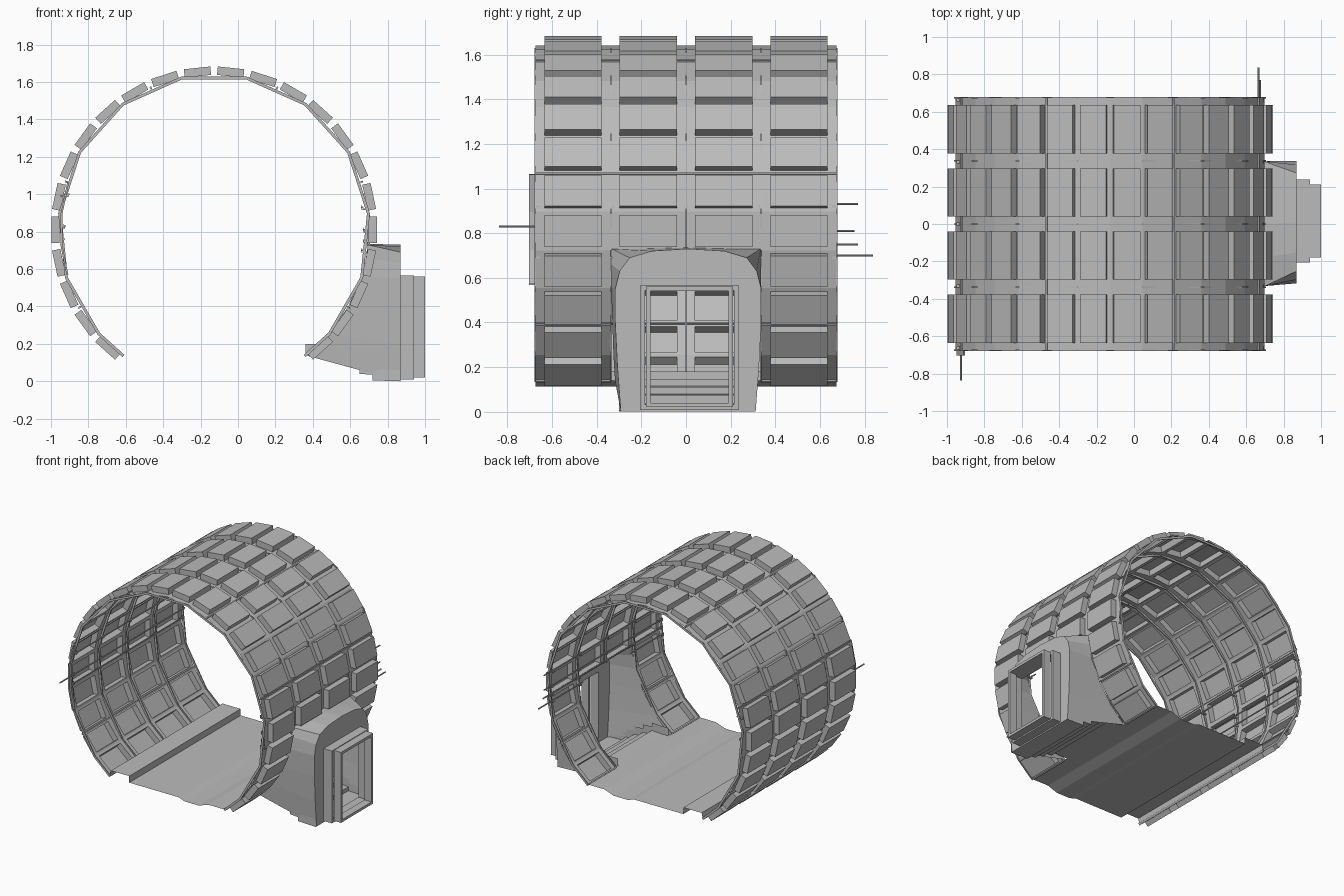
import bpy, bmesh, math
from mathutils import Vector

if "Cube" in bpy.data.objects:
    bpy.data.objects.remove(bpy.data.objects["Cube"])

CX, CZ, R = -0.128, 0.81, 0.83        # tunnel axis and radius
Y0, Y1 = -0.675, 0.675                # tunnel ends
DOOR_T = 96                           # right wall is open below this angle


def mat(name, v):
    m = bpy.data.materials.new(name)
    m.diffuse_color = (v, v, v, 1)
    m.use_nodes = True
    m.node_tree.nodes["Principled BSDF"].inputs["Base Color"].default_value = m.diffuse_color
    return m


GREY = mat("concrete grey", 0.5)


def finish(name, bm, fix=True):
    bmesh.ops.remove_doubles(bm, verts=bm.verts, dist=1e-5)
    if fix:
        bmesh.ops.recalc_face_normals(bm, faces=bm.faces)
    me = bpy.data.meshes.new(name)
    bm.to_mesh(me)
    bm.free()
    me.materials.append(GREY)
    ob = bpy.data.objects.new(name, me)
    bpy.context.collection.objects.link(ob)
    return ob


def arc(t, r, y):
    a = math.radians(t)
    return Vector((CX + r * math.sin(a), y, CZ + r * math.cos(a)))


def face(bm, pts):
    return bm.faces.new([bm.verts.new(p) for p in pts])


def strip(bm, a, b, closed=False):
    n = len(a)
    for i in range(n if closed else n - 1):
        j = (i + 1) % n
        face(bm, (a[i], a[j], b[j], b[i]))


def box(bm, lo, hi):
    r = bmesh.ops.create_cube(bm, size=1)
    for v in r["verts"]:
        v.co = [(l + h) / 2 + c * (h - l) for c, l, h in zip(v.co, lo, hi)]


# Coffered tunnel lining: each cell is a frame with a pan pushed outward
bm = bmesh.new()
cell = (Y1 - Y0) / 4
for k in range(24):
    t0 = -144 + 12 * k
    mid = math.radians(t0 + 6)
    n = Vector((math.sin(mid), 0, math.cos(mid)))
    tan = Vector((math.cos(mid), 0, -math.sin(mid)))
    for j in range(4):
        if t0 >= DOOR_T and j in (1, 2):
            continue
        ya, yb = Y0 + j * cell, Y0 + (j + 1) * cell
        outer = [arc(t0, R, ya), arc(t0 + 12, R, ya), arc(t0 + 12, R, yb), arc(t0, R, yb)]
        c = sum(outer, Vector()) / 4
        hy = cell / 2 - 0.04
        rim = [c + tan * 0.071 * s + Vector((0, hy * u, 0))
               for s, u in ((-1, -1), (1, -1), (1, 1), (-1, 1))]
        top = [p + n * 0.045 for p in rim]
        strip(bm, outer, rim, True)
        strip(bm, rim, top, True)
        face(bm, top)
finish("tunnel_lining", bm)

# Thin ribs on the ring joints
for i in range(5):
    y = Y0 + i * cell
    angles = [-144] + list(range(-132, 133, 24)) + [144]
    if i == 2:
        angles = [t for t in angles if t <= 84] + [DOOR_T]
    bm = bmesh.new()
    w = 0.004
    loops = [[arc(t, r, y + s) for t in angles]
             for r, s in ((0.822, -w), (0.838, -w), (0.838, w), (0.822, w))]
    for q in range(4):
        strip(bm, loops[q], loops[(q + 1) % 4])
    for e in (0, -1):
        face(bm, [l[e] for l in loops])
    finish("ring_joint", bm)

# Lengthwise joints every four pans
for t in (-144, -120, -72, -24, 24, 72, 120, 144):
    spans = [(Y0, Y1)] if t < DOOR_T else [(Y0, -cell), (cell, Y1)]
    bm = bmesh.new()
    for a, b in spans:
        loops = [[arc(t + d, r, y) for r, d in
                  ((0.822, -.3), (0.838, -.3), (0.838, .3), (0.822, .3))] for y in (a, b)]
        strip(bm, loops[0], loops[1], True)
        face(bm, loops[0])
        face(bm, loops[1])
    finish("lengthwise_joint", bm)

# Floor sheet with raised walkway and shallow gutter
prof = [(-0.615, 0.14), (-0.605, 0.18), (-0.45, 0.18), (-0.45, 0.13), (-0.03, 0.13),
        (0.02, 0.112), (0.14, 0.112), (0.22, 0.14), (0.36, 0.14)]
bm = bmesh.new()
strip(bm, [(x, Y0, z) for x, z in prof], [(x, Y1, z) for x, z in prof])
finish("track_floor", bm)


# Side passage: funnel from the wall opening to an arched end wall
def on_wall(y, z):
    return (CX + math.sqrt(max(R * R - (z - CZ) ** 2, 0)) - 0.004, y, z)


XE = 0.87
half = [(0.318, 0.30, 0.0, 0.14), (0.325, 0.315, 0.2, 0.25), (0.33, 0.325, 0.4, 0.4),
        (0.335, 0.325, 0.55, 0.56), (0.335, 0.305, 0.63, 0.66), (0.335, 0.26, 0.69, 0.73),
        (0.18, 0.16, 0.72, 0.73)]
wall = [on_wall(-a, zi) for a, b, zo, zi in half] + [on_wall(0, 0.735)] + \
       [on_wall(a, zi) for a, b, zo, zi in half[::-1]]
end = [(XE, -b + 0.008, zo) for a, b, zo, zi in half] + [(XE, 0.01, 0.73)] + \
      [(XE, b + 0.012, zo) for a, b, zo, zi in half[::-1]]
bm = bmesh.new()
strip(bm, wall, end)
finish("passage_funnel", bm)

# End wall between the arch and the doorway
dy0, dy1, dz0, dz1 = -0.185, 0.215, 0.03, 0.54
hole = [(XE, min(max(y, dy0), dy1), min(max(z, dz0), dz1)) for x, y, z in end]
bm = bmesh.new()
strip(bm, end, hole)
face(bm, [end[0], hole[0], hole[-1], end[-1]])
finish("passage_end_wall", bm)

# Steps going down to the doorway
steps = [(0.36, 0.14), (0.42, 0.14), (0.50, 0.145), (0.50, 0.115), (0.575, 0.11), (0.575, 0.08),
         (0.65, 0.075), (0.65, 0.04), (0.72, 0.035), (0.72, 0.005), (XE, 0.0)]
bm = bmesh.new()
ya, yb = -0.30, 0.31
strip(bm, [(x, ya, z) for x, z in steps], [(x, yb, z) for x, z in steps])
for y in (ya, yb):      # cheeks joining the steps to the funnel
    for (xa, za), (xb, zb) in zip(steps, steps[1:]):
        if xb > xa:
            face(bm, [(xa, y, za), (xb, y, zb), (xb, y, zb + 0.06), (xa, y, za + 0.06)])
finish("passage_steps", bm)


# Stepped door frame sleeves
def sleeve(name, x0, x1, y0, y1, z0, z1, t):
    def rect(x, d):
        return [(x, y0 + d, z0 + d), (x, y1 - d, z0 + d), (x, y1 - d, z1 - d), (x, y0 + d, z1 - d)]
    bm = bmesh.new()
    rings = [rect(x0, 0), rect(x1, 0), rect(x1, t), rect(x0, t)]
    for q in range(4):
        strip(bm, rings[q], rings[(q + 1) % 4], True)
    finish(name, bm)


sleeve("door_frame_inner", XE, 0.94, -0.205, 0.237, 0.01, 0.565, 0.022)
sleeve("door_frame_outer", 0.94, 1.0, -0.18, 0.21, 0.02, 0.56, 0.02)


# Wall cables with brackets at the ring joints
def cable(x, z, y0, y1, r=0.005):
    bm = bmesh.new()
    rings = [[(x + r * math.cos(a * math.pi / 3), y, z + r * math.sin(a * math.pi / 3))
              for a in range(6)] for y in (y0, y1)]
    strip(bm, rings[0], rings[1], True)
    face(bm, rings[0])
    face(bm, rings[1])
    finish("wall_cable", bm)


cables = [(-0.905, 1.0, Y0, Y1), (-0.925, 0.83, -0.837, Y1), (-0.93, 0.76, Y0, Y1),
          (0.665, 0.93, Y0, 0.77), (0.675, 0.81, Y0, 0.755), (0.675, 0.75, Y0, 0.77),
          (0.665, 0.70, 0.30, 0.837), (0.665, 0.70, Y0, -0.28)]
for x, z, a, b in cables:
    cable(x, z, a, b)
    bm = bmesh.new()
    for i in range(5):
        y = Y0 + 0.012 + i * (Y1 - Y0 - 0.024) / 4
        if a <= y <= b:
            s = 0.695 if x > 0 else -0.95
            box(bm, (min(x, s), y - 0.008, z - 0.014), (max(x, s), y + 0.008, z - 0.005))
            box(bm, (x - 0.008, y - 0.008, z - 0.014), (x - 0.004, y + 0.008, z + 0.012))
    finish("cable_bracket", bm)

# Curved mounting strip at the left front edge
bm = bmesh.new()
ts = [-72, -84, -96, -107]
loops = [[arc(t, r, y) for t in ts] for r, y in
         ((0.815, -0.703), (0.825, -0.703), (0.825, Y0), (0.815, Y0))]
for q in range(4):
    strip(bm, loops[q], loops[(q + 1) % 4])
finish("edge_mounting_strip", bm)
